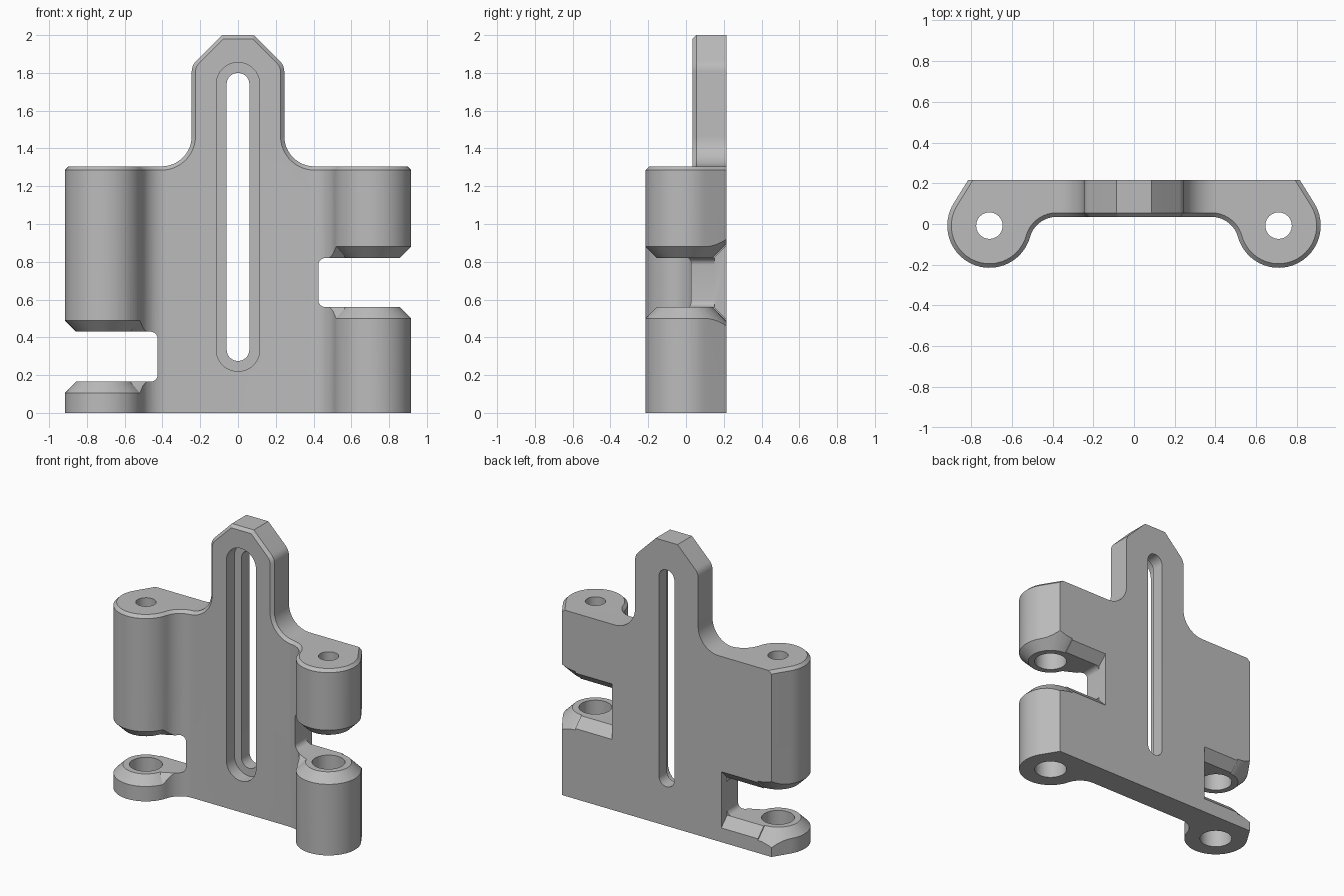
import bpy, bmesh
from math import sin, cos, pi, radians, atan2, acos, hypot
from mathutils import Vector

if "Cube" in bpy.data.objects:
    bpy.data.objects.remove(bpy.data.objects["Cube"], do_unlink=True)

KX, KY, KR = 0.71, -0.008, 0.207      # knuckle axis and radius
FRONT, BACK, SHOULDER = 0.035, 0.215, 1.305
WALL, GROW = 0.425, 0.13              # inner wall of the side gaps, height of the flared pads


def arc(cx, cy, r, a0, a1, n):
    steps = [a0 + (a1 - a0) * i / n for i in range(n + 1)]
    return [(cx + r * cos(a), cy + r * sin(a)) for a in steps]


def mirrored(half):
    return half + [(-x, y) for x, y in reversed(half)]


def to_object(name, bm):
    bmesh.ops.recalc_face_normals(bm, faces=bm.faces[:])
    mesh = bpy.data.meshes.new(name)
    bm.to_mesh(mesh)
    bm.free()
    obj = bpy.data.objects.new(name, mesh)
    bpy.context.scene.collection.objects.link(obj)
    return obj


def prism(name, pts, lo, hi, axis="z"):
    """Extrude a 2D outline along z (points are x, y) or y (points are x, z)."""
    place = (lambda p, h: (p[0], p[1], h)) if axis == "z" else (lambda p, h: (p[0], h, p[1]))
    bm = bmesh.new()
    a = [bm.verts.new(place(p, lo)) for p in pts]
    b = [bm.verts.new(place(p, hi)) for p in pts]
    bm.faces.new(a)
    bm.faces.new(b[::-1])
    for i in range(len(pts)):
        j = (i + 1) % len(pts)
        bm.faces.new((a[i], b[i], b[j], a[j]))
    return to_object(name, bm)


def hull(name, points):
    bm = bmesh.new()
    verts = [bm.verts.new(p) for p in points]
    bmesh.ops.convex_hull(bm, input=verts)
    loose = [v for v in bm.verts if not v.link_faces]
    bmesh.ops.delete(bm, geom=loose, context="VERTS")
    return to_object(name, bm)


def boolean(obj, tool, operation="DIFFERENCE"):
    mod = obj.modifiers.new("cut", "BOOLEAN")
    mod.operation, mod.solver, mod.object = operation, "EXACT", tool
    bpy.context.view_layer.update()
    graph = bpy.context.evaluated_depsgraph_get()
    mesh = bpy.data.meshes.new_from_object(obj.evaluated_get(graph))
    obj.modifiers.clear()
    obj.data = mesh
    bpy.data.objects.remove(tool, do_unlink=True)


def circle(cx, cy, r, n=40):
    return arc(cx, cy, r, 0, 2 * pi, n)[:-1]


# Plan outline: flat plate blending into a round knuckle on each side
fr = 0.135
fy = FRONT - fr
fx = KX - ((KR + fr) ** 2 - (KY - fy) ** 2) ** 0.5
join = atan2(KY - fy, KX - fx)
corner = (0.815, BACK)
dx, dy = corner[0] - KX, corner[1] - KY
tangent = atan2(dy, dx) - acos(KR / hypot(dx, dy))
plan = arc(fx, fy, fr, pi / 2, join, 9)
plan += arc(KX, KY, KR, pi + join, 2 * pi + tangent, 36)[1:]
plan.append(corner)
bracket = prism("hinge_bracket", mirrored(plan), 0, 2.3)

# Front outline: wide shoulders, filleted neck and clipped top of the tab
tab = 0.245
side = [(1.2, -0.2), (1.2, SHOULDER)]
side += arc(tab + 0.16, SHOULDER + 0.16, 0.16, -pi / 2, -pi, 12)
side += arc(tab - 0.08, 1.807, 0.08, 0, pi / 4, 5)
side.append((0.085, 2.0))
boolean(bracket, prism("outline", mirrored(side), -0.6, 0.6, "y"), "INTERSECT")

# Small chamfer on the upper front rim, leaving the back edge sharp
bm = bmesh.new()
bm.from_mesh(bracket.data)
rim = []
for e in bm.edges:
    p, q = (v.co for v in e.verts)
    if (p.z + q.z) / 2 > SHOULDER - 0.005 and min(p.y, q.y) < BACK - 0.005 and abs(p.y - q.y) < 0.15:
        rim.append(e)
bmesh.ops.bevel(bm, geom=rim, offset=0.02, offset_type="OFFSET", segments=1,
                profile=0.5, affect="EDGES")
bm.to_mesh(bracket.data)
bm.free()


def flared_pads(gap, s, level, way):
    """Remove from the gap cutter the bevelled knuckle end that must stay solid."""
    end = level + way * GROW
    cone = [(s * x, y, level) for x, y in circle(KX, KY, 0.147, 48)]
    cone += [(s * x, y, end) for x, y in circle(KX, KY, 0.147 + GROW, 48)]
    boolean(gap, hull("cone_pad", cone))
    # neck: x, y, and how far y spreads with depth
    neck = [(0.40, 0.03, 0), (0.56, -0.05, -GROW), (KX, -0.05, -GROW),
            (KX, 0.15, GROW), (0.40, 0.15, GROW)]
    pts = [(s * x, y, level) for x, y, d in neck]
    pts += [(s * x, y + d, end) for x, y, d in neck]
    boolean(gap, hull("neck_pad", pts))
    # rounded inner corner
    r, o = 0.04, 0.0005
    cx, cz = WALL + r - o, level - way * (r - o)
    curve = [(s * x, cz + way * z) for x, z in arc(cx, 0, r, pi, pi / 2, 6)]
    deep = level + way * 0.02
    curve += [(s * cx, deep), (s * (WALL - 0.03), deep), (s * (WALL - 0.03), cz)]
    boolean(gap, prism("gusset", curve, -0.1, 0.15, "y"))


# Side gaps between the knuckles, at a different height on each side
for s, low, high in ((1, 0.56, 0.82), (-1, 0.165, 0.43)):
    box = [(s * WALL, -0.5), (s * 1.2, -0.5), (s * 1.2, 0.5), (s * WALL, 0.5)]
    gap = prism("gap", box, low - 0.11, high + 0.11)
    flared_pads(gap, s, high, 1)
    flared_pads(gap, s, low, -1)
    boolean(bracket, gap)

# Stepped pin bores
for s in (1, -1):
    boolean(bracket, prism("wide_bore", circle(s * KX, KY, 0.105), -0.1, 1.1))
    boolean(bracket, prism("narrow_bore", circle(s * KX, KY, 0.065), 1.0, 1.5))

# Long centre slot with a recessed front ledge
for width, y0, y1 in ((0.115, -0.4, FRONT + 0.09), (0.06, 0.0, 0.5)):
    slot = arc(0, 1.74, width, 0, pi, 20) + arc(0, 0.335, width, pi, 2 * pi, 20)
    boolean(bracket, prism("slot", slot, y0, y1, "y"))

# Single grey finish
grey = bpy.data.materials.new("plain_grey")
grey.use_nodes = True
colour = (0.5, 0.5, 0.5, 1)
grey.diffuse_color = colour
grey.node_tree.nodes["Principled BSDF"].inputs["Base Color"].default_value = colour
bracket.data.materials.clear()
bracket.data.materials.append(grey)

for obj in bpy.context.selected_objects:
    obj.select_set(False)
bracket.select_set(True)
bpy.context.view_layer.objects.active = bracket
bpy.ops.object.shade_smooth_by_angle(angle=radians(25))
